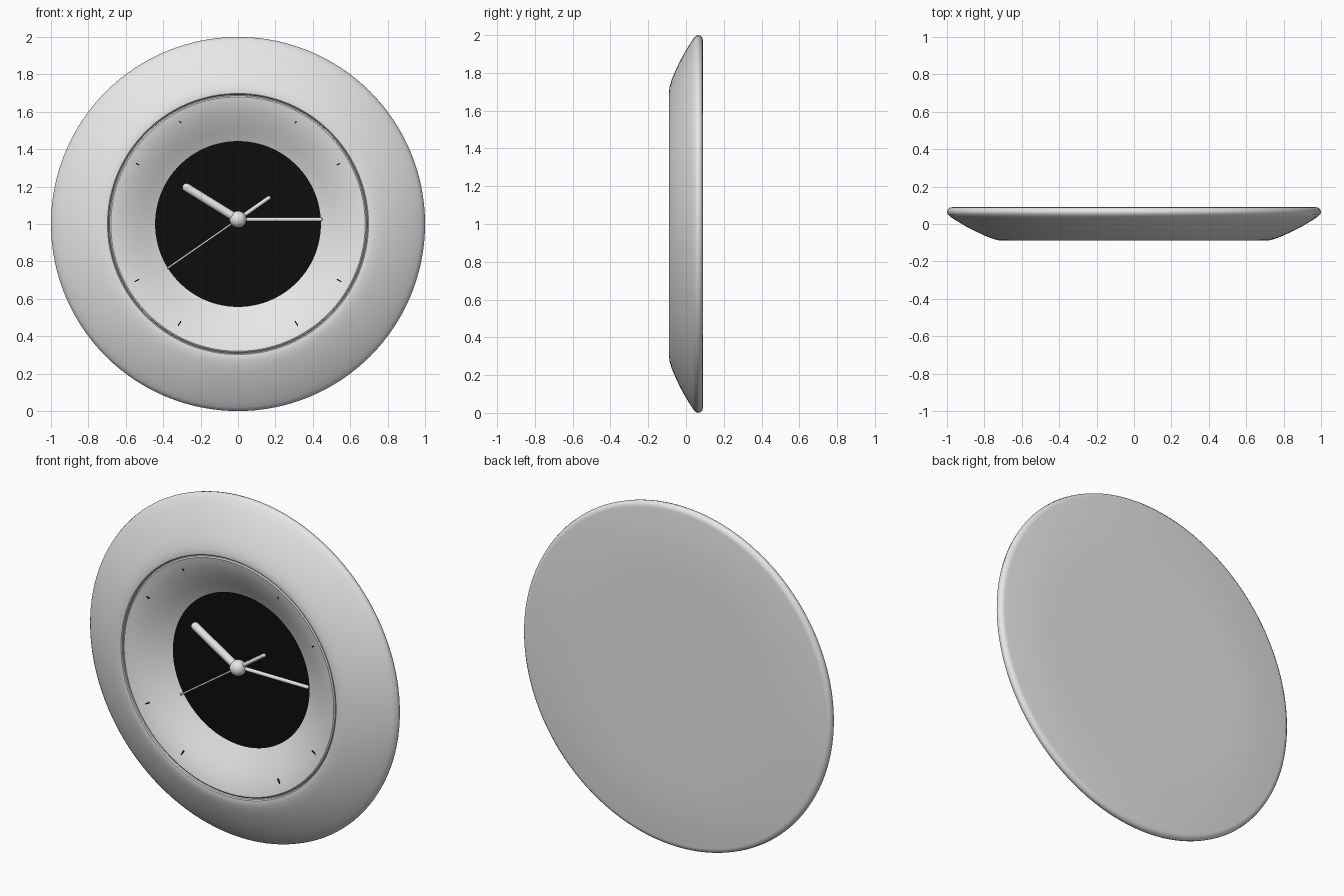
import bpy, math
from mathutils import Vector

if "Cube" in bpy.data.objects:
    bpy.data.objects.remove(bpy.data.objects["Cube"])


def material(name, c):
    m = bpy.data.materials.new(name)
    m.diffuse_color = (c[0], c[1], c[2], 1)
    m.use_nodes = True
    m.node_tree.nodes["Principled BSDF"].inputs["Base Color"].default_value = m.diffuse_color
    return m


SILVER = material("silver_grey", (0.8, 0.8, 0.8))
BLACK = material("black", (0.004, 0.004, 0.004))


def finish(ob, mat, angle=35):
    ob.data.materials.append(mat)
    bpy.ops.object.select_all(action='DESELECT')
    ob.select_set(True)
    bpy.context.view_layer.objects.active = ob
    bpy.ops.object.shade_smooth_by_angle(angle=math.radians(angle))


def lathe(name, profile, mat, n=128):
    """Spin (radius, y) points about the clock axis; radius 0 closes to a point."""
    verts, rings, faces = [], [], []
    for r, y in profile:
        k = 1 if r == 0 else n
        rings.append([len(verts) + i for i in range(k)])
        for i in range(k):
            a = 2 * math.pi * i / n
            verts.append((r * math.cos(a), y, 1 + r * math.sin(a)))
    for p, q in zip(rings, rings[1:]):
        for i in range(n):
            j = (i + 1) % n
            f = [p[i % len(p)], p[j % len(p)], q[j % len(q)], q[i % len(q)]]
            faces.append(list(dict.fromkeys(f)))
    me = bpy.data.meshes.new(name)
    me.from_pydata(verts, [], faces)
    ob = bpy.data.objects.new(name, me)
    bpy.context.collection.objects.link(ob)
    bpy.context.view_layer.objects.active = ob
    ob.select_set(True)
    bpy.ops.object.mode_set(mode='EDIT')
    bpy.ops.mesh.select_all(action='SELECT')
    bpy.ops.mesh.normals_make_consistent(inside=False)
    bpy.ops.object.mode_set(mode='OBJECT')
    finish(ob, mat)
    return ob


def ball(name, loc, r, mat=SILVER):
    bpy.ops.mesh.primitive_uv_sphere_add(segments=32, ring_count=16, radius=r, location=loc)
    ob = bpy.context.object
    ob.name = name
    finish(ob, mat, 60)


def hand(name, tip, y, r):
    """Round rod from the hub to its tip, with a rounded end."""
    a, b = Vector((0, y, 1.025)), Vector((tip[0], y, tip[1]))
    d = b - a
    bpy.ops.mesh.primitive_cylinder_add(vertices=20, radius=r, depth=d.length,
                                        location=(a + b) / 2)
    ob = bpy.context.object
    ob.name = name
    ob.rotation_euler = d.to_track_quat('Z', 'Y').to_euler()
    finish(ob, SILVER)
    ball(name + "_end", b, r)


# Case: flat back, rounded edge, sloping front
lathe("case", [
    (0, 0.09), (0.6, 0.09), (0.97, 0.09), (0.985, 0.087), (0.996, 0.078), (1.0, 0.065),
    (0.996, 0.052), (0.98, 0.038), (0.95, 0.018), (0.90, -0.012), (0.85, -0.038),
    (0.80, -0.061), (0.76, -0.077), (0.73, -0.086), (0.71, -0.089), (0.698, -0.088),
    (0.693, -0.083), (0.691, -0.07)], SILVER)

# Hollow dial bowl inside the case, with a fine groove around it
lathe("dial_bowl", [
    (0.693, -0.068), (0.688, -0.07), (0.687, -0.08), (0.68, -0.084), (0.65, -0.077),
    (0.61, -0.062), (0.56, -0.038), (0.50, -0.004), (0.44, 0.032), (0.40, 0.05),
    (0, 0.055)], SILVER)

# Black centre of the dial
lathe("dial_face", [(0, 0.03), (0.444, 0.03)], BLACK)

# Tiny hour marks barely showing through the bowl
for h in (1, 2, 4, 5, 7, 8, 10, 11):
    a = math.radians(90 - 30 * h)
    r = 0.625
    bpy.ops.mesh.primitive_cube_add(size=1, location=(r * math.cos(a), -0.068, 1.01 + r * math.sin(a)))
    ob = bpy.context.object
    ob.name = "hour_mark_%d" % h
    ob.scale = (0.03, 0.006, 0.006)
    ob.rotation_euler = (0, -a, 0)
    ob.data.materials.append(BLACK)

# Hands and hub
hand("hour_hand", (-0.275, 1.195), -0.002, 0.023)
hand("minute_hand", (0.44, 1.025), 0.012, 0.011)
hand("alarm_hand", (0.165, 1.14), 0.005, 0.011)
hand("second_hand", (-0.375, 0.765), 0.008, 0.005)
ball("hub", (0, 0.0, 1.025), 0.045)
